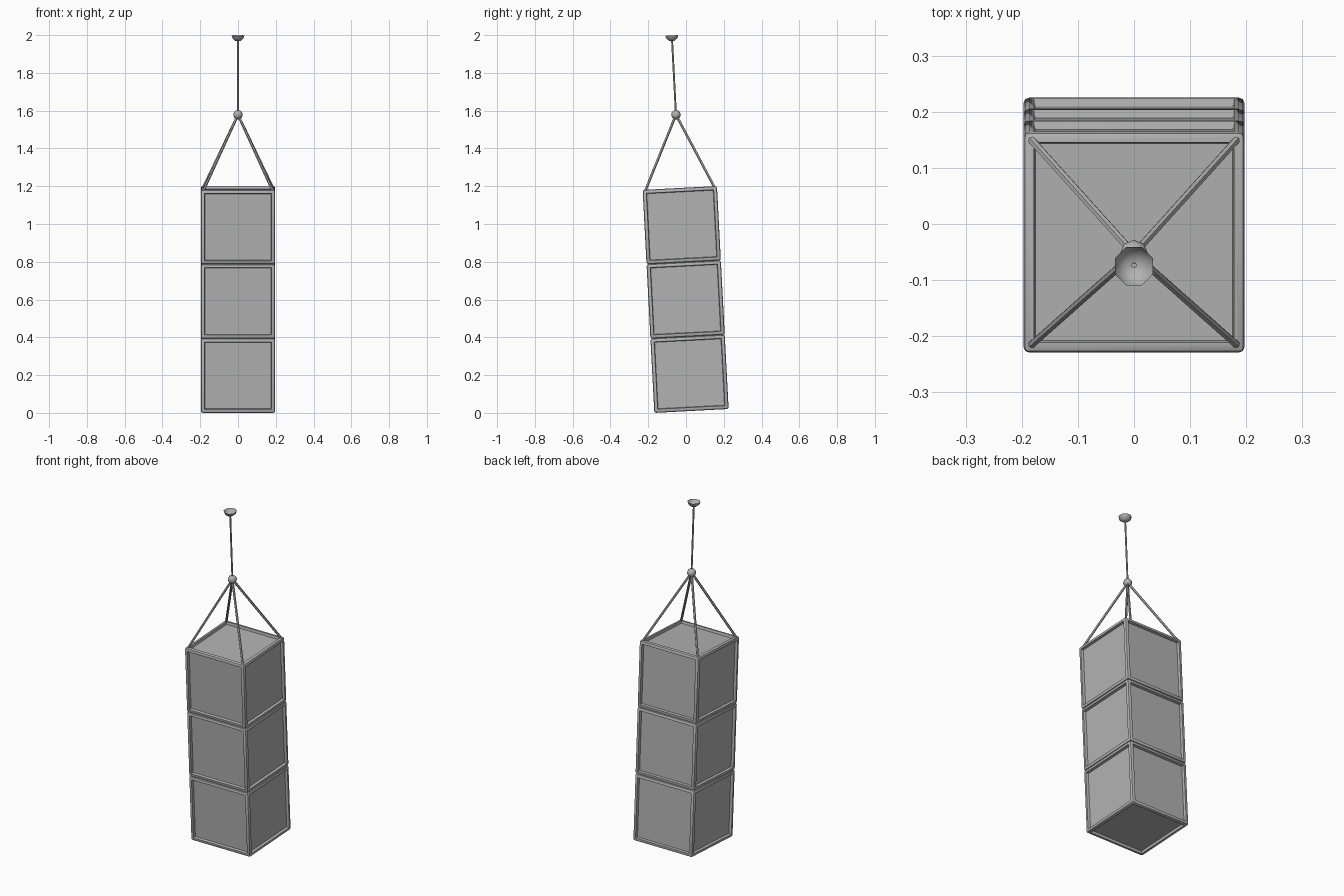
import bpy, bmesh, math
from mathutils import Vector, Matrix

if "Cube" in bpy.data.objects:
    bpy.data.objects.remove(bpy.data.objects["Cube"], do_unlink=True)

SIZE = 0.394                      # crate edge length
STACK = 3 * SIZE
KNOT = Vector((0, 0, 1.57))
TOP = 1.9905
# The whole hanging assembly swings slightly about x
SWING = Matrix.Translation((0, 0.029, 0.0103)) @ Matrix.Rotation(math.radians(3), 4, 'X')

grey = bpy.data.materials.new("grey")
grey.use_nodes = True
colour = (0.45, 0.45, 0.45, 1)
grey.diffuse_color = colour
grey.node_tree.nodes["Principled BSDF"].inputs["Base Color"].default_value = colour


def finish(name, bm, angle=35):
    bmesh.ops.recalc_face_normals(bm, faces=bm.faces)
    mesh = bpy.data.meshes.new(name)
    bm.to_mesh(mesh)
    bm.free()
    mesh.materials.append(grey)
    obj = bpy.data.objects.new(name, mesh)
    bpy.context.collection.objects.link(obj)
    obj.matrix_world = SWING
    bpy.ops.object.select_all(action='DESELECT')
    obj.select_set(True)
    bpy.context.view_layer.objects.active = obj
    bpy.ops.object.shade_smooth_by_angle(angle=math.radians(angle))
    return obj


def crate(name, z):
    """Rounded cube with a sunken panel on each side."""
    bm = bmesh.new()
    bmesh.ops.create_cube(bm, size=SIZE, matrix=Matrix.Translation((0, 0, z)))
    bmesh.ops.bevel(bm, geom=bm.edges[:], offset=0.01, segments=2,
                    profile=0.5, affect='EDGES')
    sides = [f for f in bm.faces if f.calc_area() > 0.1]
    bmesh.ops.inset_individual(bm, faces=sides, thickness=0.012)
    bmesh.ops.inset_individual(bm, faces=sides, thickness=0.004, depth=-0.015)
    finish(name, bm)


def rope(name, a, b, radius):
    bm = bmesh.new()
    a, b = Vector(a), Vector(b)
    place = Matrix.Translation((a + b) / 2) @ (b - a).to_track_quat('Z', 'Y').to_matrix().to_4x4()
    bmesh.ops.create_cone(bm, cap_ends=True, segments=6, radius1=radius,
                          radius2=radius, depth=(b - a).length, matrix=place)
    finish(name, bm)


# Stacked crates
for i, level in enumerate(("bottom", "middle", "top")):
    crate(level + "_crate", (i + 0.5) * SIZE)

# Four slings from the crate corners to the knot
for sx, side in ((1, "left"), (-1, "right")):
    for sy, end in ((-1, "front"), (1, "back")):
        rope(f"{end}_{side}_sling", (sx * 0.183, sy * 0.183, STACK - 0.005), KNOT, 0.007)

# Hanging rope
rope("hanging_rope", KNOT, (0, 0, TOP - 0.025), 0.005)

# Knot
bm = bmesh.new()
bmesh.ops.create_uvsphere(bm, u_segments=8, v_segments=6, radius=0.025,
                          matrix=Matrix.Translation(KNOT))
finish("knot", bm, 50)

# Open cup mount at the top
bm = bmesh.new()
rings = []
for radius, drop in ((0.037, 0), (0.031, 0.016), (0.014, 0.029)):
    rings.append([bm.verts.new((radius * math.cos((k + 0.5) * math.pi / 4),
                                radius * math.sin((k + 0.5) * math.pi / 4),
                                TOP - drop)) for k in range(8)])
for upper, lower in zip(rings, rings[1:]):
    for k in range(8):
        n = (k + 1) % 8
        bm.faces.new((upper[k], lower[k], lower[n], upper[n]))
bm.faces.new(rings[-1])
finish("mount_cup", bm, 50)
